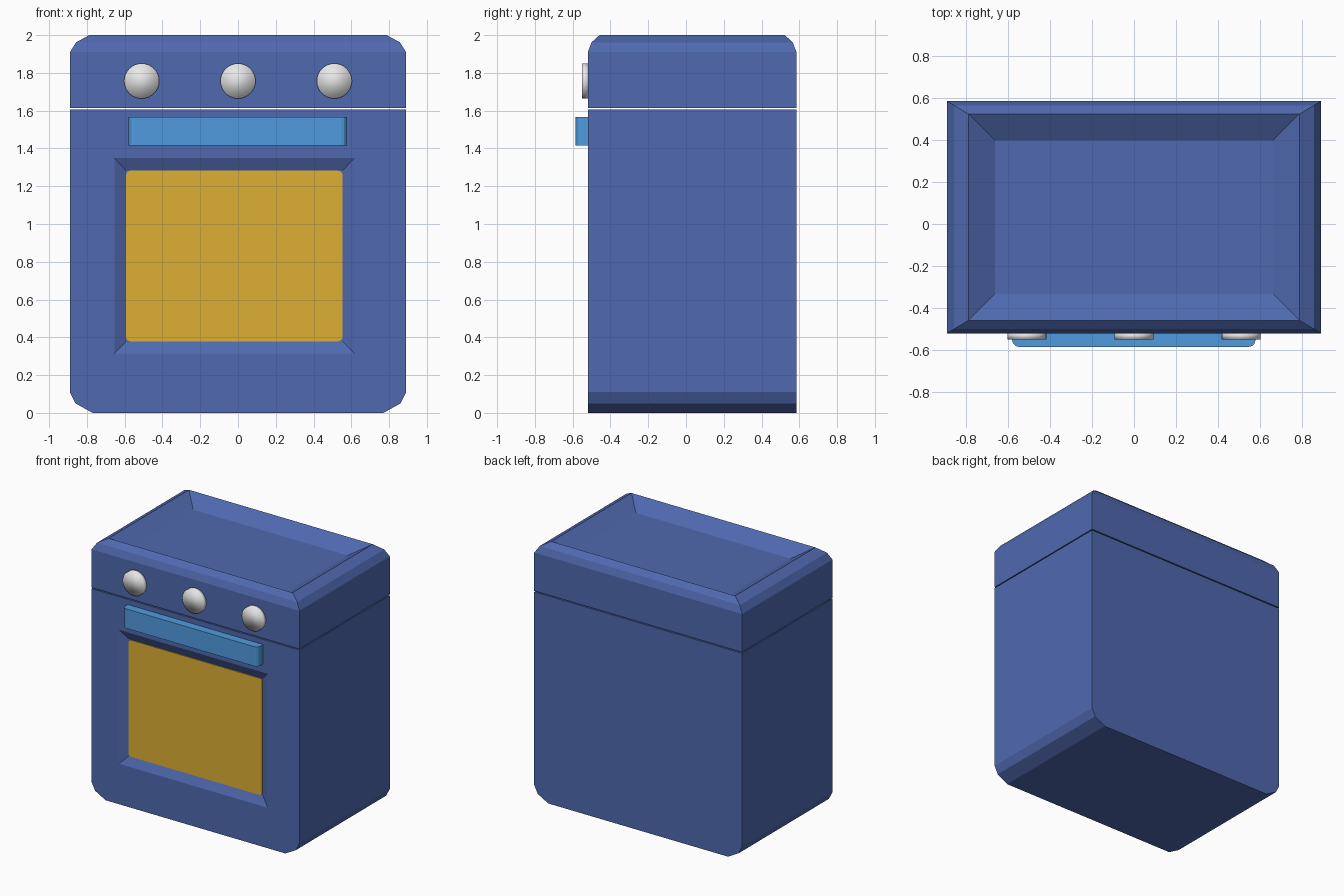
import bpy, bmesh, math
from mathutils import Matrix

if "Cube" in bpy.data.objects:
    bpy.data.objects.remove(bpy.data.objects["Cube"])


def material(name, rgb):
    m = bpy.data.materials.new(name)
    m.diffuse_color = (*rgb, 1)
    m.use_nodes = True
    m.node_tree.nodes["Principled BSDF"].inputs["Base Color"].default_value = m.diffuse_color
    return m


BLUE = material("enamel_blue", (0.08, 0.141, 0.43))
LIGHT = material("handle_blue", (0.08, 0.33, 0.74))
GOLD = material("window_gold", (0.72, 0.43, 0.033))
GREY = material("knob_grey", (0.8, 0.8, 0.8))
FRONT, BACK = -0.52, 0.585


def finish(bm, name, mat):
    bmesh.ops.recalc_face_normals(bm, faces=bm.faces)
    me = bpy.data.meshes.new(name)
    bm.to_mesh(me)
    bm.free()
    me.materials.append(mat)
    ob = bpy.data.objects.new(name, me)
    bpy.context.collection.objects.link(ob)
    return ob


def ring(bm, pts):
    return [bm.verts.new(p) for p in pts]


def bridge(bm, a, b):
    n = len(a)
    for i in range(n):
        bm.faces.new((a[i], a[(i + 1) % n], b[(i + 1) % n], b[i]))


def plate(name, x0, x1, z0, z1, y0, y1, bevel, segs, mat, front_only=False):
    """Box with its corner edges (running along z or along y) rounded."""
    bm = bmesh.new()
    bmesh.ops.create_cube(bm, size=1, matrix=Matrix.Translation(
        ((x0 + x1) / 2, (y0 + y1) / 2, (z0 + z1) / 2))
        @ Matrix.Diagonal((x1 - x0, y1 - y0, z1 - z0, 1)))
    axis = 2 if front_only else 1
    edges = [e for e in bm.edges
             if abs((e.verts[0].co - e.verts[1].co)[axis]) > 1e-4
             and (not front_only or e.verts[0].co.y < y0 + 1e-4)]
    bmesh.ops.bevel(bm, geom=edges, offset=bevel, segments=segs,
                    profile=0.5, affect='EDGES')
    return finish(bm, name, mat)


# Oven body: profile extruded front to back, with a sloped window recess
bm = bmesh.new()
half = [(0.77, 0), (0.86, 0.05), (0.89, 0.11), (0.89, 1.606)]
prof = [(-x, z) for x, z in reversed(half)] + half   # top left round to top right
f = ring(bm, [(x, FRONT, z) for x, z in prof])
b = ring(bm, [(x, BACK, z) for x, z in prof])
bridge(bm, f, b)
bm.faces.new(b)


def rect(x0, x1, z0, z1, y):
    return ring(bm, [(x0, y, z1), (x0, y, z0), (x1, y, z0), (x1, y, z1)])


o = rect(-0.655, 0.618, 0.313, 1.35, FRONT)
i = rect(-0.594, 0.555, 0.377, 1.284, FRONT + 0.032)
bm.faces.new((f[0], f[1], o[1], o[0]))
bm.faces.new(f[1:7] + [o[2], o[1]])
bm.faces.new((f[6], f[7], o[3], o[2]))
bm.faces.new((f[7], f[0], o[0], o[3]))
bridge(bm, o, i)
bm.faces.new(i)
finish(bm, "oven_body", BLUE)

# Cooktop block: bevelled upper edge and sunken tray, as stacked rectangles
bm = bmesh.new()
levels = [(0, 0, 1.614), (0, 0, 1.91), (0.033, 0.02, 1.962),
          (0.103, 0.062, 2.0), (0.228, 0.187, 1.927)]
rings = []
for dx, dy, z in levels:
    x, y0, y1 = 0.89 - dx, FRONT + dy, BACK - dy
    rings.append(ring(bm, [(-x, y0, z), (x, y0, z), (x, y1, z), (-x, y1, z)]))
for a, c in zip(rings, rings[1:]):
    bridge(bm, a, c)
bm.faces.new(rings[0])
bm.faces.new(rings[-1])
finish(bm, "cooktop_block", BLUE)

# Oven window plate
plate("oven_window", -0.592, 0.553, 0.379, 1.282, FRONT + 0.026, FRONT + 0.034,
      0.02, 2, GOLD)

# Door handle
plate("door_handle", -0.58, 0.578, 1.415, 1.566, -0.585, FRONT + 0.005,
      0.033, 3, LIGHT, front_only=True)

# Control knobs: short smooth discs
for n, x in enumerate((-0.51, 0, 0.51)):
    bm = bmesh.new()
    bmesh.ops.create_cone(bm, cap_ends=True, segments=32, radius1=0.093,
                          radius2=0.093, depth=0.035,
                          matrix=Matrix.Translation((x, FRONT - 0.0125, 1.757))
                          @ Matrix.Rotation(math.pi / 2, 4, 'X'))
    for face in bm.faces:
        face.smooth = True
    finish(bm, f"control_knob_{n + 1}", GREY)
